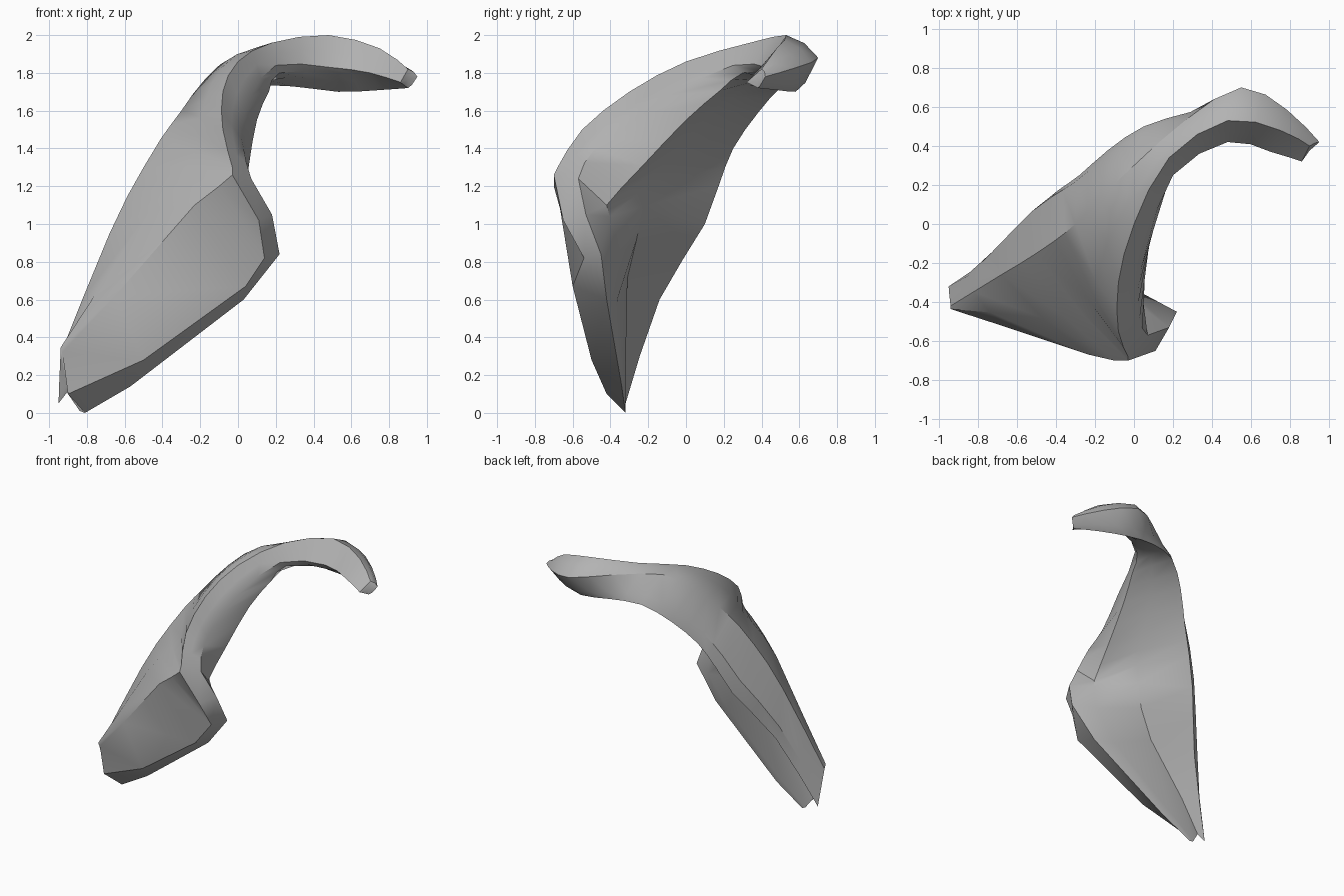
import bpy
import bmesh
import math
from mathutils import Vector

cube = bpy.data.objects.get("Cube")
if cube:
    bpy.data.objects.remove(cube, do_unlink=True)


def guide(xs, ys, zs):
    """Turn three coordinate rows into a list of points along one edge."""
    return [Vector(point) for point in zip(xs, ys, zs)]


def refine(points):
    """Insert one smoothly interpolated point between every neighbouring pair."""
    padded = [points[0], *points, points[-1]]
    refined = []
    for before, start, end, after in zip(padded, padded[1:], padded[2:], padded[3:]):
        middle = (start + end) / 2
        refined += [start, middle + (middle - (before + after) / 2) / 8]
    return refined + [points[-1]]


# Creased guide edges, running from the broad base to the hooked tip
ridge = guide(
    (-.93, -.65, -.23, -.1, -.03, -.03, -.08, -.08, 0, .18, .48, .75, .9),
    (-.43, -.53, -.67, -.7, -.7, -.68, -.55, -.3, 0, .34, .53, .48, .4),
    (.32, .62, 1.1, 1.2, 1.26, 1.3, 1.5, 1.7, 1.86, 1.96, 2, 1.93, 1.82))
inner_edge = guide(
    (-.81, -.57, .03, .22, .18, .07, .03, .02, .07, .2, .48, .7, .86),
    (-.32, -.34, -.42, -.45, -.53, -.57, -.48, -.34, -.1, .25, .42, .37, .32),
    (0, .14, .6, .84, 1.05, 1.24, 1.4, 1.5, 1.68, 1.84, 1.83, 1.8, 1.75))

# Flowing guide edges, needing only every second station
crown = refine(guide(
    (-.94, -.68, -.5, -.3, 0, .55, .95),
    (-.42, -.26, -.15, 0, .3, .7, .42),
    (.31, .95, 1.3, 1.6, 1.9, 1.88, 1.78)))
back_edge = refine(guide(
    (-.95, -.7, -.48, -.28, .05, .53, .9),
    (-.32, -.14, .1, .25, .5, .58, .38),
    (.05, .6, 1, 1.4, 1.72, 1.7, 1.72)))

# Local edges: the outer lip of the flap, and the throat of the hollow
flap_lip = guide(
    (-.9, -.5, .04, .14, .11),
    (-.42, -.5, -.6, -.54, -.65),
    (.1, .28, .67, .82, 1.02))
throat = refine(guide((.03, .1, .22), (-.42, 0, .3), (1.1, 1.55, 1.8)))
throat_start = len(flap_lip)


def cross_section(i):
    """Closed ring around the shell: outside, rim, then the hollow inside."""
    top, side, back, inner = ridge[i], crown[i], back_edge[i], inner_edge[i]
    rim = back.lerp(side, .4) + (back - top) * .08
    outer = (side + top) / 2
    outer = outer + (outer - (back + inner) / 2) * .1
    lip = flap_lip[i] if i < len(flap_lip) else (top + inner) / 2
    wall = inner.lerp(back, .2)
    if 0 <= i - throat_start < len(throat):
        wall = throat[i - throat_start]
    depth = max(0, min(.25, .05 * (10 - i)))
    hollow = ((wall + back) / 2).lerp(outer, depth)
    return [back, rim, side, outer, top, lip, inner, wall, hollow]


# Keep the flap faceted, and round off the neck and hook with extra sections
sections = [cross_section(i) for i in range(len(ridge))]
columns = []
for column in zip(*sections):
    column = list(column)
    columns.append(column[:throat_start] + refine(column)[2 * throat_start:])

# Loft the curved shell through its cross sections and cap both ends
bm = bmesh.new()
rings = [[bm.verts.new(p) for p in section] for section in zip(*columns)]
for near, far in zip(rings, rings[1:]):
    count = len(near)
    for k in range(count):
        n = (k + 1) % count
        bm.faces.new((near[k], near[n], far[n], far[k]))
for ring in (rings[0], rings[-1]):
    middle = bm.verts.new(sum((v.co for v in ring), Vector()) / len(ring))
    for k, vert in enumerate(ring):
        bm.faces.new((vert, ring[(k + 1) % len(ring)], middle))
bmesh.ops.recalc_face_normals(bm, faces=bm.faces)

mesh = bpy.data.meshes.new("curved_shell")
bm.to_mesh(mesh)
bm.free()
shell = bpy.data.objects.new("curved_shell", mesh)
bpy.context.collection.objects.link(shell)

# Plain grey finish
grey = bpy.data.materials.new("plain_grey")
grey.use_nodes = True
colour = (.45, .45, .45, 1)
grey.diffuse_color = colour
grey.node_tree.nodes["Principled BSDF"].inputs["Base Color"].default_value = colour
mesh.materials.append(grey)

# Smooth surfaces with crisp rims
bpy.ops.object.select_all(action="DESELECT")
shell.select_set(True)
bpy.context.view_layer.objects.active = shell
bpy.ops.object.shade_smooth_by_angle(angle=math.radians(35))
